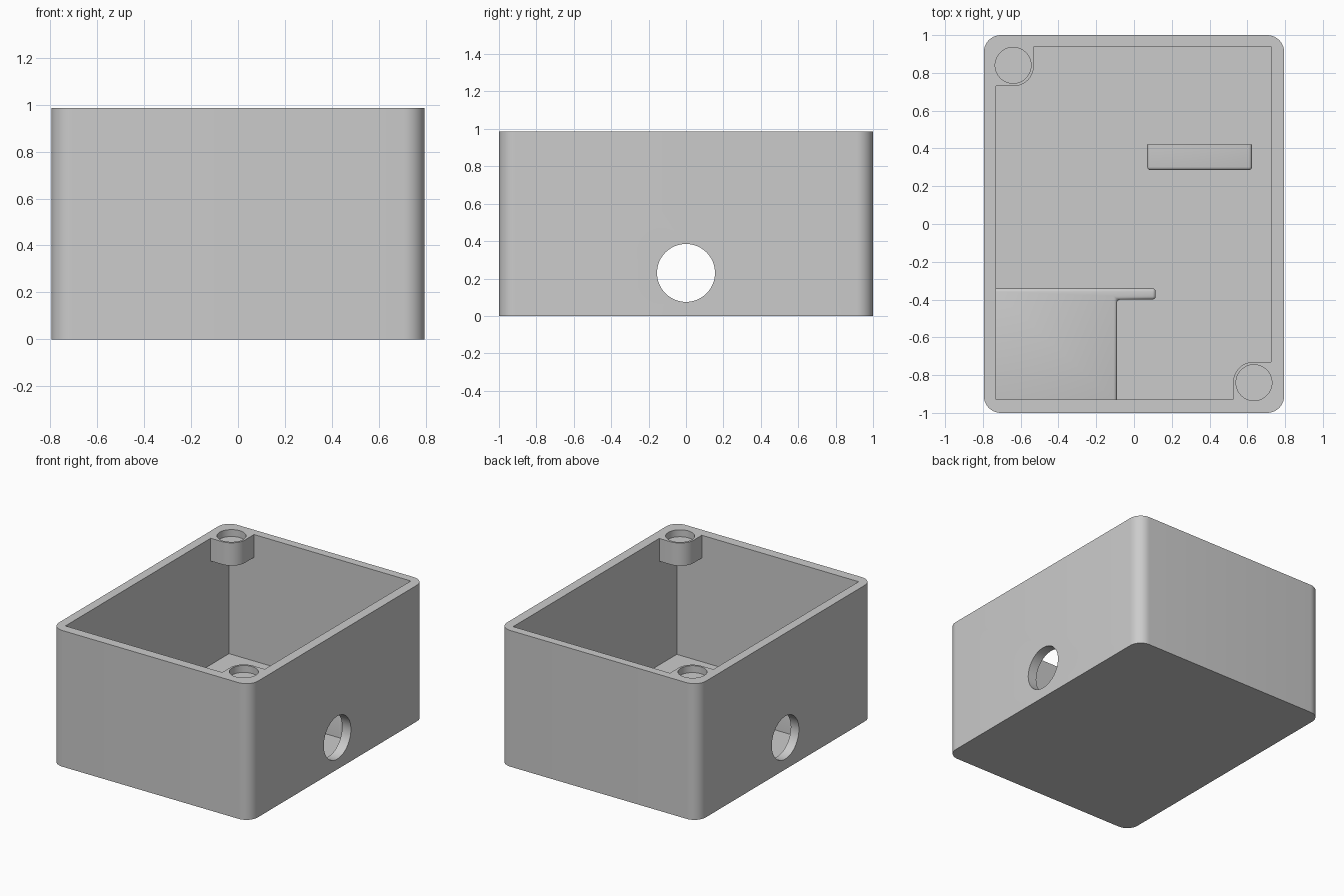
import bpy, bmesh
from mathutils import Matrix

cube = bpy.data.objects.get("Cube")
if cube:
    bpy.data.objects.remove(cube, do_unlink=True)

grey = bpy.data.materials.new("light_grey_plastic")
grey.use_nodes = True
colour = (0.6, 0.6, 0.6, 1)
grey.diffuse_color = colour
grey.node_tree.nodes["Principled BSDF"].inputs["Base Color"].default_value = colour

HEIGHT, FLOOR = 0.985, 0.07
BOSS = 0.11                      # boss corner radius
BOSSES = [(-0.64, 0.84, -1), (0.635, -0.84, 1)]


def finish(name, bm):
    bmesh.ops.recalc_face_normals(bm, faces=bm.faces)
    mesh = bpy.data.meshes.new(name)
    bm.to_mesh(mesh)
    bm.free()
    mesh.materials.append(grey)
    obj = bpy.data.objects.new(name, mesh)
    bpy.context.collection.objects.link(obj)
    return obj


def prism(name, points, z0, z1, rule=None, radius=0.0, segments=8):
    """Extrude an outline upward and round the edges chosen by rule(a, b)."""
    bm = bmesh.new()
    base = bm.faces.new([bm.verts.new((x, y, z0)) for x, y in points])
    top = bmesh.ops.extrude_face_region(bm, geom=[base])["geom"]
    for v in top:
        if isinstance(v, bmesh.types.BMVert):
            v.co.z = z1
    if rule:
        edges = [e for e in bm.edges if rule(e.verts[0].co, e.verts[1].co)]
        bmesh.ops.bevel(bm, geom=edges, offset=radius, segments=segments,
                        profile=0.5, affect='EDGES', clamp_overlap=True)
    return finish(name, bm)


def rect(x0, x1, y0, y1):
    return [(x0, y0), (x1, y0), (x1, y1), (x0, y1)]


def cylinder(name, centre, radius, depth, axis='Z'):
    bm = bmesh.new()
    turn = Matrix.Rotation(1.5707963, 4, 'Y') if axis == 'X' else Matrix()
    bmesh.ops.create_cone(bm, cap_ends=True, segments=64, radius1=radius, radius2=radius,
                          depth=depth, matrix=Matrix.Translation(centre) @ turn)
    return finish(name, bm)


def activate(obj):
    bpy.ops.object.select_all(action='DESELECT')
    obj.select_set(True)
    bpy.context.view_layer.objects.active = obj


def cut(target, cutter):
    cutter.hide_render = True
    activate(target)
    mod = target.modifiers.new("cut", 'BOOLEAN')
    mod.operation, mod.solver, mod.object = 'DIFFERENCE', 'EXACT', cutter
    bpy.ops.object.modifier_apply(modifier=mod.name)
    bpy.data.objects.remove(cutter, do_unlink=True)


def vertical(a, b):
    return abs(a.z - b.z) > 0.01


# Case body with rounded upright corners
case = prism("case_body", rect(-0.795, 0.795, -1, 1), 0, HEIGHT, vertical, 0.09, 10)

# Cavity, leaving a screw boss in two opposite corners
cavity = prism("cavity_cutter", rect(-0.73, 0.725, -0.93, 0.94), FLOOR, 1.2)
for x, y, side in BOSSES:
    xs = sorted((x - side * BOSS, x + side * 0.3))
    ys = sorted((y + side * BOSS, y - side * 0.3))

    def inner_corner(a, b):
        return vertical(a, b) and abs(a.x - x) < 0.2 and abs(a.y - y) < 0.2

    cut(cavity, prism("boss_keep", rect(*xs, *ys), 0.82, 1.4, inner_corner, BOSS - 0.002, 12))
cut(case, cavity)

# Blind screw recesses and the cable hole through both sides
for x, y, side in BOSSES:
    cut(case, cylinder("recess_cutter", (x, y, HEIGHT), 0.095, 0.1))
cut(case, cylinder("cable_cutter", (0, 0, 0.23), 0.155, 2, 'X'))

# Stepped platform against the front and right walls
platform = prism("corner_platform",
                 [(-0.75, -0.95), (-0.09, -0.95), (-0.09, -0.4),
                  (0.115, -0.4), (0.115, -0.34), (-0.75, -0.34)],
                 0.04, 0.25, lambda a, b: max(a.z, b.z) > 0.1, 0.018, 4)

# Free-standing support block, rounded except at its back
block = prism("support_block", rect(0.07, 0.625, 0.285, 0.42), 0.04, 0.25,
              lambda a, b: max(a.z, b.z) > 0.1 and min(a.y, b.y) < 0.4, 0.018, 4)

for obj in (case, platform, block):
    activate(obj)
    bpy.ops.object.shade_smooth_by_angle(angle=0.6)
